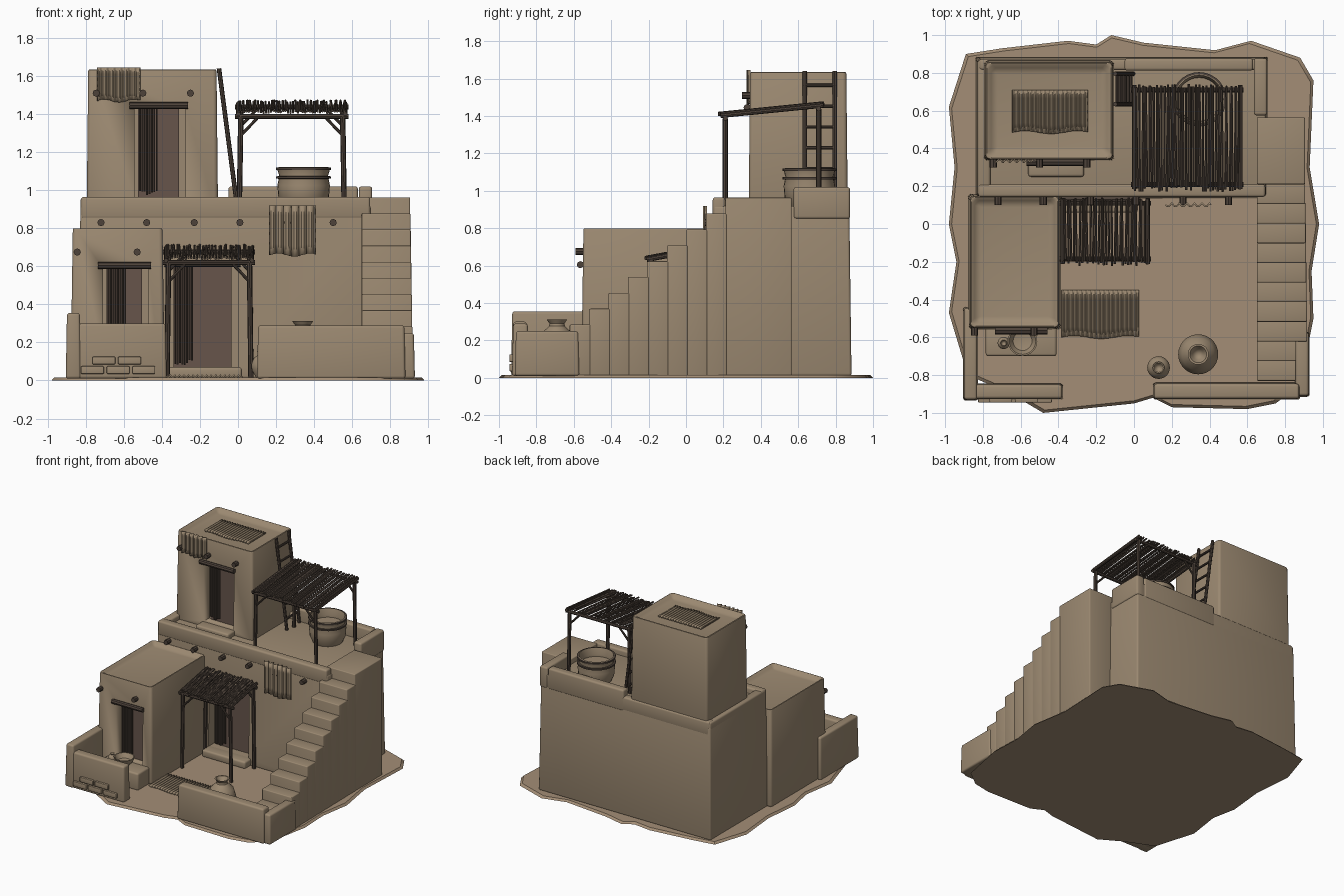
import bpy, bmesh, math, random
from mathutils import Vector

random.seed(4)
cube = bpy.data.objects.get("Cube")
if cube:
    bpy.data.objects.remove(cube)


def material(name, rgb):
    m = bpy.data.materials.new(name)
    m.use_nodes = True
    m.diffuse_color = (*rgb, 1)
    bsdf = next(n for n in m.node_tree.nodes if n.type == 'BSDF_PRINCIPLED')
    bsdf.inputs["Base Color"].default_value = (*rgb, 1)
    return m


MUD = material("mud plaster", (0.33, 0.25, 0.165))
EARTH = material("packed earth", (0.37, 0.27, 0.18))
WOOD = material("dark wood", (0.075, 0.055, 0.042))
DOOR = material("door brown", (0.135, 0.09, 0.07))


def finish(name, bm, mat, bevel=0, solid=0):
    bmesh.ops.recalc_face_normals(bm, faces=bm.faces)
    me = bpy.data.meshes.new(name)
    bm.to_mesh(me)
    bm.free()
    me.materials.append(mat)
    ob = bpy.data.objects.new(name, me)
    bpy.context.collection.objects.link(ob)
    bpy.ops.object.select_all(action='DESELECT')
    bpy.context.view_layer.objects.active = ob
    ob.select_set(True)
    if solid:
        ob.modifiers.new("thickness", 'SOLIDIFY').thickness = solid
    if bevel:
        b = ob.modifiers.new("soft_edges", 'BEVEL')
        b.width, b.segments = bevel, 3
        bpy.ops.object.modifier_apply(modifier=b.name)
    bpy.ops.object.shade_smooth_by_angle(angle=math.radians(35))
    return ob


# Box between two corners, optionally tapered and with a sunken roof
def box(name, x, y, z, mat=MUD, bevel=0.014, taper=0, wall=0, depth=0.04):
    bm = bmesh.new()
    bmesh.ops.create_cube(bm, size=1)
    for v in bm.verts:
        s = taper if v.co.z > 0 else 0
        v.co = [(a + b) / 2 + c * (b - a - 2 * t) for (a, b), c, t in zip((x, y, z), v.co, (s, s, 0))]
    if wall:
        top = max(bm.faces, key=lambda f: f.calc_center_median().z)
        bmesh.ops.inset_region(bm, faces=[top], thickness=wall)
        for v in top.verts:
            v.co.z -= depth
    return finish(name, bm, mat, bevel)


def add_log(bm, a, b, r, sides=8):
    a, b = Vector(a), Vector(b)
    d = b - a
    new = bmesh.ops.create_cone(bm, cap_ends=True, segments=sides, radius1=r, radius2=r, depth=d.length)
    rot = d.to_track_quat('Z', 'Y')
    for v in new["verts"]:
        v.co = rot @ v.co + (a + b) / 2


def logs(name, spans, mat=WOOD, sides=8):
    bm = bmesh.new()
    for a, b, r in spans:
        add_log(bm, a, b, r, sides)
    return finish(name, bm, mat)


def lathe(name, x, y, z, profile, mat=MUD):
    bm = bmesh.new()
    vs = [bm.verts.new((x + r, y, z + h)) for r, h in profile]
    es = [bm.edges.new(p) for p in zip(vs, vs[1:])]
    bmesh.ops.spin(bm, geom=vs + es, cent=(x, y, 0), axis=(0, 0, 1), angle=math.tau, steps=28)
    bmesh.ops.remove_doubles(bm, verts=bm.verts, dist=0.0005)
    return finish(name, bm, mat)


# Rippled sheet: lies flat, or hangs with growing folds
def rippled(name, x, across, waves, amp, at, hanging=False):
    bm = bmesh.new()
    n, rows = waves * 6, 5
    grid = []
    for j in range(rows + 1):
        t = j / rows
        row = []
        for i in range(n + 1):
            w = amp * math.sin(i / 6 * math.tau)
            px = x[0] + (x[1] - x[0]) * i / n
            p = across[0] + (across[1] - across[0]) * t
            edge = 0.008 * math.sin(i / n * 9) * (1 - t)
            row.append(bm.verts.new((px, at - w, p + edge) if hanging else (px, p + edge, at + w)))
        grid.append(row)
    for lo, hi in zip(grid, grid[1:]):
        for i in range(n):
            bm.faces.new((lo[i], lo[i + 1], hi[i + 1], hi[i]))
    return finish(name, bm, MUD, solid=0.008)


# Doorway: recess, brown panel, reed curtain and lintel
def doorway(name, house, x0, x1, y, z0, z1):
    cutter = box(name + "_cutter", (x0, x1), (y - 0.1, y + 0.07), (z0, z1), bevel=0)
    cutter.hide_render = True
    mod = house.modifiers.new("doorway", 'BOOLEAN')
    mod.object, mod.operation, mod.solver = cutter, 'DIFFERENCE', 'EXACT'
    bpy.context.view_layer.objects.active = house
    bpy.ops.object.modifier_apply(modifier=mod.name)
    bpy.data.objects.remove(cutter)
    box(name + "_panel", (x0 + 0.02, x1 - 0.035), (y + 0.062, y + 0.069), (z0, z1), DOOR, 0)
    reeds = []
    for i in range(8):
        px = x0 + 0.03 + i * 0.0125
        reeds.append(((px, y + 0.04, z0 + random.uniform(0.01, 0.04)), (px, y + 0.04, z1), 0.0055))
    logs(name + "_reed_curtain", reeds, sides=6)
    logs(name + "_lintel", [((x0 - 0.025, y - 0.012, z1 + 0.015), (x1 + 0.012, y - 0.012, z1 + 0.015), 0.019)])


# Post and reed shade with a sloping roof
def shade(name, x0, x1, y0, y1, base, z0, z1, reeds):
    def slope(y):
        return z0 + (z1 - z0) * (y - y0) / (y1 - y0)
    frame = []
    for y in (y0 + 0.025, y1 - 0.025):
        h = slope(y)
        frame.append(((x0 - 0.005, y, h), (x1 + 0.005, y, h), 0.013))
        for x, s in ((x0 + 0.025, 1), (x1 - 0.025, -1)):
            frame.append(((x - s * 0.008, y, base), (x, y, h), 0.014))
            frame.append(((x, y, h - 0.1), (x + s * 0.085, y, h - 0.01), 0.008))
    for x in (x0 + 0.012, x1 - 0.012):
        frame.append(((x, y0, slope(y0) + 0.016), (x, y1, slope(y1) + 0.016), 0.012))
    logs(name + "_frame", frame)
    sticks = []
    for i in range(reeds):
        x = x0 + 0.015 + (x1 - x0 - 0.03) * i / (reeds - 1)
        a, b = y0 - random.uniform(-0.02, 0.015), y1 + random.uniform(-0.015, 0.005)
        lift = 0.022 + random.uniform(0, 0.01)
        sticks.append(((x, a, slope(a) + lift), (x + random.uniform(-0.008, 0.008), b, slope(b) + lift), 0.0068))
    logs(name + "_reeds", sticks, sides=6)


# Ground
outline = [(-.98, .62), (-.89, .9), (-.7, .93), (-.35, .97), (-.2, .95), (-.12, 1), (.05, .96), (.43, .92), (.62, .97),
           (.88, .88), (.95, .76), (.93, .3), (.98, 0), (.94, -.25), (.95, -.5), (.88, -.85), (.75, -.95), (.6, -.98),
           (.2, -.97), (.1, -.92), (0, -.95), (-.48, -1), (-.65, -.9), (-.88, -.8), (-.98, -.47), (-.94, -.2), (-.98, 0),
           (-.95, .3)]
bm = bmesh.new()
base = bm.faces.new([bm.verts.new((x, y, 0)) for x, y in outline])
up = bmesh.ops.extrude_face_region(bm, geom=[base])["geom"]
for v in up:
    if isinstance(v, bmesh.types.BMVert):
        v.co *= 0.985
        v.co.z = 0.016
finish("ground", bm, EARTH)

# Houses
main = box("main_house", (-0.84, 0.71), (0.135, 0.885), (0.01, 0.92), taper=0.012)
room = box("side_room", (-0.88, -0.385), (-0.56, 0.16), (0.01, 0.81), taper=0.012, wall=0.055, bevel=0.02)
tower = box("tower", (-0.795, -0.105), (0.335, 0.865), (0.9, 1.645), taper=0.008, wall=0.065, bevel=0.02)
doorway("main_door", main, -0.36, 0.0, 0.141, 0.07, 0.6)
doorway("side_door", room, -0.71, -0.47, -0.553, 0.15, 0.59)
doorway("tower_door", tower, -0.545, -0.275, 0.339, 0.96, 1.43)

# Terrace parapets
box("front_parapet", (-0.825, 0.695), (0.143, 0.21), (0.85, 0.965))
box("left_parapet", (-0.828, -0.76), (0.15, 0.87), (0.85, 0.96))
box("back_parapet", (-0.82, 0.69), (0.815, 0.874), (0.85, 0.965))
box("high_back_parapet", (-0.05, 0.63), (0.812, 0.877), (0.85, 1.02))
box("right_parapet", (0.635, 0.705), (0.575, 0.877), (0.85, 1.02))

# Stairs climbing along the right side
for k in range(11):
    y = -0.83 + 0.104 * k
    end = y + 0.112 if k < 10 else 0.565
    box(f"stair_{k + 1}", (0.65, 0.92 - 0.0015 * k), (y, end), (0.01, 0.115 + 0.0848 * k), bevel=0.007)

# Courtyard walls, bench and thresholds
box("front_right_wall", (0.1, 0.88), (-0.93, -0.84), (0.01, 0.29), taper=0.006)
box("right_wall", (0.85, 0.93), (-0.915, -0.57), (0.01, 0.25), taper=0.006)
box("front_left_wall", (-0.9, -0.375), (-0.93, -0.845), (0.01, 0.3), taper=0.006)
box("left_wall", (-0.905, -0.825), (-0.935, -0.44), (0.01, 0.355), taper=0.006)
box("bench", (-0.785, -0.41), (-0.7, -0.54), (0.01, 0.15))
box("main_threshold", (-0.37, 0.02), (0.06, 0.16), (0.01, 0.07))
box("tower_threshold", (-0.56, -0.265), (0.25, 0.35), (0.9, 0.96))

# Exposed bricks at the wall foot
for row, start, count in ((0, -0.825, 3), (1, -0.765, 2)):
    for i in range(count):
        x = start + i * 0.135
        box(f"brick_{row}_{i + 1}", (x, x + 0.12), (-0.945, -0.9), (0.035 + row * 0.05, 0.075 + row * 0.05), bevel=0.005)

# Protruding roof beams
beams = []
for xs, y, z in (((-0.72, -0.48, -0.23, 0.01, 0.26, 0.5), 0.1, 0.83), ((-0.845, -0.53), -0.59, 0.675),
                 ((-0.745, -0.5, -0.25), 0.3, 1.51)):
    beams += [((x, y, z), (x, y + 0.09, z), 0.019) for x in xs]
logs("roof_beams", beams)

# Reed shades
shade("terrace_shade", -0.01, 0.575, 0.185, 0.735, 0.91, 1.385, 1.44, 44)
shade("door_shade", -0.39, 0.085, -0.21, 0.135, 0.012, 0.615, 0.68, 32)

# Ladder against the tower
rails = [((-0.005, y, 0.92), (-0.1, y, 1.64), 0.012) for y in (0.635, 0.795)]
for i in range(6):
    t = 0.12 + i * 0.155
    x, z = -0.005 - 0.095 * t, 0.92 + 0.72 * t
    rails.append(((x, 0.625, z), (x, 0.805, z), 0.009))
logs("ladder", rails)

# Mats and hanging cloths
rippled("courtyard_mat", (-0.385, 0.02), (-0.6, -0.35), 17, 0.006, 0.026)
rippled("roof_mat", (-0.645, -0.25), (0.485, 0.71), 17, 0.006, 1.62)
rippled("terrace_cloth", (0.17, 0.41), (0.66, 0.92), 6, 0.009, 0.105, True)
rippled("tower_cloth", (-0.74, -0.52), (1.47, 1.645), 6, 0.009, 0.33, True)

# Water tub with dark hoops
lathe("tub", 0.345, 0.66, 0.915, [(0, 0), (0.11, 0), (0.133, 0.05), (0.138, 0.11), (0.128, 0.16), (0.14, 0.2),
                                  (0.128, 0.208), (0.115, 0.16), (0.115, 0.14), (0, 0.14)])
for i, h in enumerate((0.152, 0.198)):
    lathe(f"tub_hoop_{i + 1}", 0.345, 0.66, 0.915 + h, [(0.13, -0.007), (0.144, -0.006), (0.144, 0.006), (0.13, 0.007)], WOOD)

# Jars and bowl
jar = [(0, 0), (0.55, 0), (0.95, 0.3), (1, 0.5), (0.8, 0.75), (0.4, 0.88), (0.38, 0.93), (0.52, 1), (0.42, 1), (0.28, 0.92), (0, 0.8)]
for name, x, y, z, r, h in (("large_jar", 0.34, -0.69, 0.012, 0.106, 0.3), ("small_jar", 0.13, -0.76, 0.012, 0.06, 0.14),
                            ("bench_jar", -0.69, -0.63, 0.148, 0.032, 0.07)):
    lathe(name, x, y, z, [(a * r, b * h) for a, b in jar])
lathe("bench_bowl", -0.59, -0.62, 0.148, [(0, 0), (0.035, 0), (0.065, 0.03), (0.078, 0.065), (0.07, 0.065), (0.05, 0.03), (0, 0.02)])
